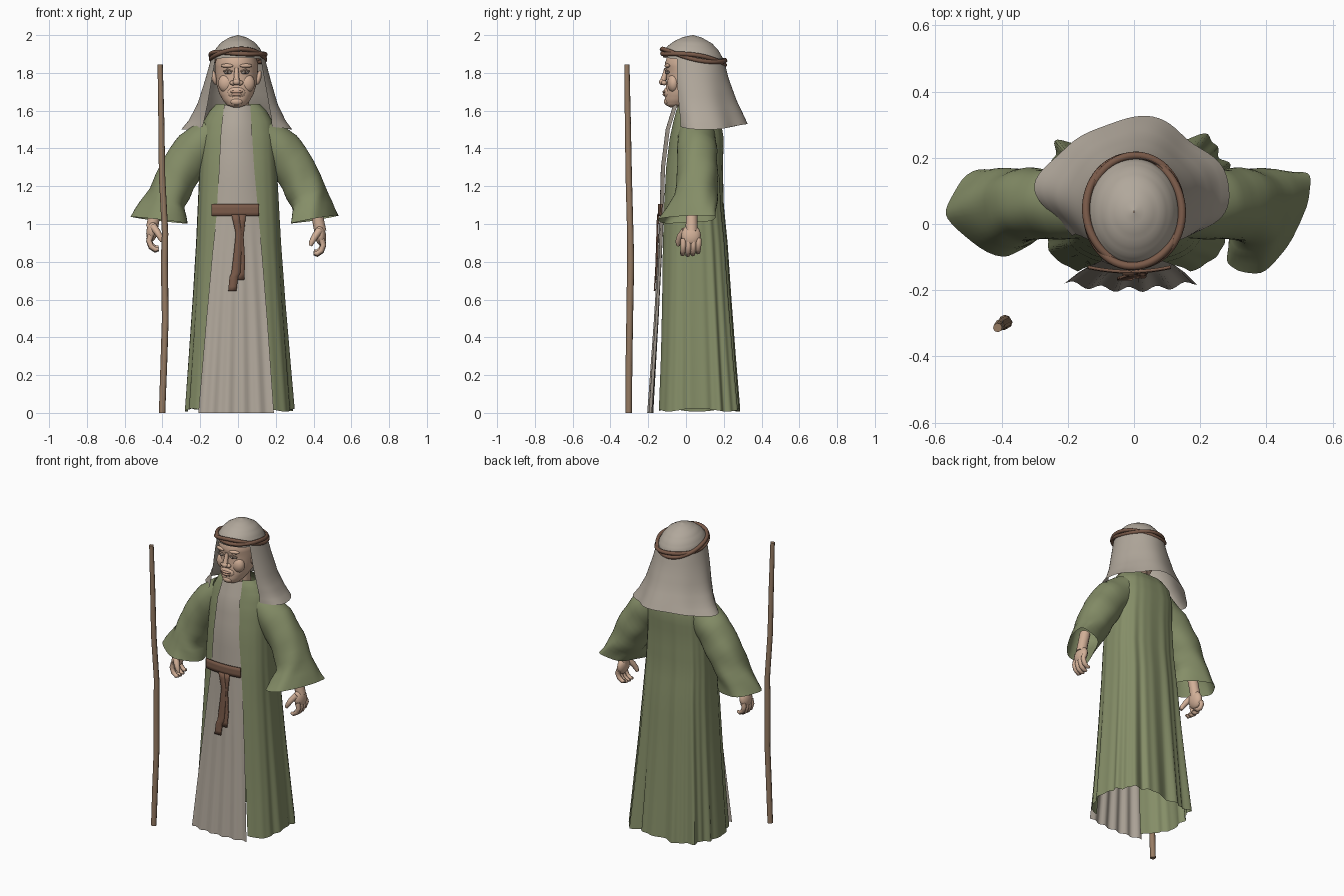
import bpy, math
from mathutils import Vector

if "Cube" in bpy.data.objects:
    bpy.data.objects.remove(bpy.data.objects["Cube"])


def material(name, r, g, b):
    m = bpy.data.materials.new(name)
    m.use_nodes = True
    m.diffuse_color = (r, g, b, 1)
    m.node_tree.nodes["Principled BSDF"].inputs["Base Color"].default_value = (r, g, b, 1)
    return m


LINEN = material("linen", .44, .39, .33)
GREEN = material("olive cloth", .235, .27, .137)
BROWN = material("brown leather", .19, .1, .065)
SKIN = material("skin", .64, .43, .31)
LIP = material("lip", .54, .33, .235)
WOOD = material("wood", .31, .2, .125)
EYE = material("eye grey", .30, .25, .21)
DARK = material("dark brown", .06, .035, .025)


def finish(obj, mat, angle=50):
    obj.data.materials.append(mat)
    bpy.ops.object.select_all(action='DESELECT')
    obj.select_set(True)
    bpy.context.view_layer.objects.active = obj
    bpy.ops.object.shade_smooth_by_angle(angle=math.radians(angle))
    return obj


def grid(name, rows, mat, closed=False, thick=0):
    """Skin a list of equally long point rows with quads."""
    n = len(rows[0])
    verts = [p for row in rows for p in row]
    faces = [(i * n + j, i * n + (j + 1) % n, (i + 1) * n + (j + 1) % n, (i + 1) * n + j)
             for i in range(len(rows) - 1) for j in range(n if closed else n - 1)]
    me = bpy.data.meshes.new(name)
    me.from_pydata(verts, [], faces)
    obj = bpy.data.objects.new(name, me)
    bpy.context.collection.objects.link(obj)
    if thick:
        obj.modifiers.new("thickness", 'SOLIDIFY').thickness = thick
    return finish(obj, mat)


def refine(levels, steps):
    """Insert blended levels between the given ones."""
    out = []
    for a, b in zip(levels, levels[1:]):
        out += [[p + (q - p) * k / steps for p, q in zip(a, b)] for k in range(steps)]
    return out + [list(levels[-1])]


def rounded(t, power):
    """Cosine and sine, squared off (power < 1) or pointed (power > 1)."""
    return [math.copysign(abs(v) ** power, v) for v in (math.cos(t), math.sin(t))]


def wrap(name, levels, mat, power=1, fold=lambda t, z: 0, lift=lambda t, z: 0, n=96):
    """Cloth around the body; level = z, half width, front y, back y, half opening."""
    rows = []
    for z, rx, yf, yb, gap in refine(levels, 3):
        cy, ry = (yf + yb) / 2, (yb - yf) / 2
        a = math.asin(min(1, gap / rx) ** (1 / power))
        row = []
        for j in range(n if gap == 0 else n + 1):
            t = a + (2 * math.pi - 2 * a) * j / n
            c, s = rounded(t, power)
            f = 1 + fold(t, z)
            row.append((s * rx * f, cy - c * ry * f, z + lift(t, z)))
        rows.append(row)
    return grid(name, rows, mat, closed=levels[0][4] == 0)


def panel(name, levels, mat, bulge=0, fold=0, thick=0, n=32):
    """Hanging front sheet; level = z, left x, right x, middle y."""
    rows = []
    for z, x0, x1, y in refine(levels, 3):
        row = []
        for j in range(n + 1):
            s = 2 * j / n - 1
            wave = fold * max(0, 1 - z / 1.05) * math.cos(s * 15 + .4)
            row.append((x0 + (x1 - x0) * j / n, y + bulge * s * s + wave, z))
        rows.append(row)
    return grid(name, rows, mat, thick=thick)


def tube(name, pts, radii, mat, closed=False, sides=2):
    cu = bpy.data.curves.new(name, 'CURVE')
    cu.dimensions, cu.bevel_depth, cu.bevel_resolution = '3D', 1, sides
    cu.use_fill_caps = True
    sp = cu.splines.new('POLY')
    sp.points.add(len(pts) - 1)
    sp.use_cyclic_u, sp.use_smooth = closed, True
    for p, co, r in zip(sp.points, pts, radii):
        p.co, p.radius = (*co, 1), r
    obj = bpy.data.objects.new(name, cu)
    bpy.context.collection.objects.link(obj)
    cu.materials.append(mat)


def ball(name, loc, size, mat, rot=(0, 0, 0)):
    bpy.ops.mesh.primitive_uv_sphere_add(segments=20, ring_count=12, location=loc, rotation=rot)
    obj = bpy.context.object
    obj.name, obj.scale = name, size
    finish(obj, mat)


# Open robe with deep folds toward the hem
def robe_fold(t, z):
    w = (1 - math.cos(t)) / 2 * max(.1, 1 - z / 1.6)
    ripples = .045 * math.sin(13 * t + 1) + .035 * math.sin(23 * t)
    return w * (ripples + .09 * math.sin(2 * t) ** 8 + .05 * math.sin(t) - .03)


wrap("robe", [(.015, .29, -.165, .285, .17), (.3, .268, -.15, .262, .15), (.6, .245, -.14, .24, .13),
              (.9, .225, -.13, .22, .1), (1.1, .215, -.122, .2, .09), (1.3, .205, -.11, .195, .08),
              (1.45, .2, -.09, .2, .07), (1.54, .185, -.07, .185, .06), (1.6, .15, -.055, .15, .06),
              (1.635, .115, -.04, .1, .055)], GREEN, .75, robe_fold,
     lambda t, z: .008 * math.sin(5 * t) * max(0, 1 - z), n=144)

# Tunic front
panel("tunic", [(0, -.21, .19, -.198), (.5, -.167, .155, -.166), (.85, -.135, .127, -.148),
                (1.05, -.113, .108, -.14), (1.3, -.1, .085, -.133), (1.5, -.09, .073, -.108),
                (1.63, -.073, .065, -.068)], LINEN, .022, .008)

# Belt and its two hanging ends
panel("belt", [(1.042, -.14, .112, -.15), (1.105, -.14, .112, -.148)], BROWN, .014, thick=.009)
panel("belt_end_long", [(.645, -.052, -.008, -.171), (.72, -.045, 0, -.166), (.74, -.035, .012, -.164),
                        (.85, -.022, .018, -.16), (.95, -.012, .02, -.157), (1.05, -.035, .005, -.154)],
      BROWN, thick=.008, n=2)
panel("belt_end_short", [(.705, -.01, .033, -.165), (.8, .003, .038, -.158), (.93, -.01, .03, -.154),
                         (1.05, 0, .042, -.151)], BROWN, thick=.008, n=2)

# Flared sleeves: ring = centre, outward axis, front-back axis, corner power
CUFFS = {"left": ((.41, .005, 1.025), (.09, 0, .018), (.07, .15, .008), .65),
         "right": ((.415, .035, 1.02), (.15, -.005, .018), (.035, .13, 0), 1.2)}
for side, label in ((1, "left"), (-1, "right")):
    rings = [((.135, .055, 1.47), (.055, 0, .085), (0, .1, 0), 1),
             ((.24, .06, 1.38), (.07, 0, .09), (0, .105, 0), 1),
             ((.32, .062, 1.26), (.085, 0, .075), (0, .108, 0), 1),
             ((.375, .05, 1.14), (.092, 0, .05), (.01, .115, 0), 1), CUFFS[label]]
    flat = refine([[*c, *u, *v, p] for c, u, v, p in rings], 4)
    rows = []
    for i, f in enumerate(flat):
        c, u, v = Vector(f[:3]), Vector(f[3:6]), Vector(f[6:9])
        row = []
        for j in range(40):
            t = 2 * math.pi * j / 40
            crease = 1 + .035 * math.sin(5 * t + i * .5) * i / len(flat) + .02 * math.sin(i * 1.4 + 2 * t)
            a, b = rounded(t, f[9])
            p = c + (u * a + v * b) * crease
            row.append((p.x * side, p.y, p.z))
        rows.append(row)
    grid(label + "_sleeve", rows, GREEN, closed=True)

    # Hands
    dx, dz = (.006, 0) if side > 0 else (.025, .022)

    def at(x, y, z):
        return (side * (x + dx), y, z + dz)
    tube(label + "_wrist", [at(.40, .03, 1.1), at(.418, .03, 1.02), at(.43, .03, .96)],
         [.032, .031, .032], SKIN, sides=4)
    ball(label + "_palm", at(.43, .027, .94), (.03, .052, .056), SKIN, (0, side * -.15, 0))
    for k in range(4):
        y, drop = -.014 + .027 * k, (.004, 0, .003, .014)[k]
        tube(f"{label}_finger_{k + 1}",
             [at(.437, y, .92), at(.446, y, .885 + drop), at(.435, y - .002, .855 + drop),
              at(.412, y - .004, .838 + drop), at(.395, y - .004, .842 + drop)],
             [.016, .015, .0145, .013, .008], SKIN)
    tube(label + "_thumb", [at(.425, -.005, .965), at(.402, -.03, .935), at(.385, -.042, .905),
                            at(.377, -.042, .885)], [.021, .018, .015, .009], SKIN)

    # Paired features of the face
    ball(label + "_ear", (side * .118 - .008, .01, 1.775), (.014, .026, .038), SKIN, (0, side * .2, 0))
    ball(label + "_eye", (side * .046 - .008, -.1, 1.803), (.022, .011, .01), EYE, (0, 0, side * .3))
    ball(label + "_iris", (side * .045 - .008, -.107, 1.803), (.008, .005, .008), DARK)
    tube(label + "_eyelid", [(side * x - .008, y, z) for x, y, z in
                             ((.02, -.106, 1.807), (.045, -.11, 1.817), (.07, -.097, 1.807))],
         [.003, .005, .003], SKIN)
    ball(label + "_brow", (side * .05 - .008, -.099, 1.838), (.034, .012, .011), SKIN, (0, 0, side * .25))
    ball(label + "_nostril", (side * .019 - .008, -.116, 1.747), (.017, .015, .013), SKIN)
    ball(label + "_cheek", (side * .052 - .008, -.065, 1.745), (.045, .034, .05), SKIN)

# Head and neck
head = wrap("head", [(1.618, .02, -.085, -.03, 0), (1.628, .05, -.106, .02, 0), (1.655, .072, -.112, .06, 0),
                     (1.69, .091, -.111, .1, 0), (1.74, .106, -.105, .14, 0), (1.8, .113, -.103, .16, 0),
                     (1.85, .114, -.112, .17, 0), (1.93, .09, -.085, .14, 0)], SKIN, .95, n=40)
head.location.x = -.008
tube("neck", [(0, .03, 1.52), (0, .03, 1.7)], [.062, .058], SKIN, sides=5)

# Nose, lips and chin
tube("nose_bridge", [(-.008, -.105, 1.825), (-.008, -.112, 1.79), (-.008, -.122, 1.757)],
     [.01, .013, .016], SKIN, sides=4)
ball("nose_tip", (-.008, -.126, 1.752), (.02, .017, .017), SKIN)
ball("mouth_mound", (-.008, -.093, 1.695), (.048, .026, .034), SKIN)
ball("upper_lip", (-.008, -.114, 1.7), (.034, .01, .008), LIP)
ball("lower_lip", (-.008, -.113, 1.686), (.028, .011, .009), LIP)
ball("chin", (-.008, -.099, 1.648), (.032, .018, .02), SKIN)


# Headcloth: cap and hanging drape
def tilt(t, z):
    return .016 * math.cos(t) * max(0, min(1, (2 - z) / .1))


wrap("headcloth_cap", [(2, .002, .035, .04, 0), (1.988, .045, -.015, .085, 0), (1.962, .088, -.063, .138, 0),
                       (1.93, .116, -.098, .172, 0), (1.9, .132, -.118, .192, 0),
                       (1.865, .14, -.122, .2, 0)], LINEN, lift=tilt, n=64)


def drape_fold(t, z):
    return max(0, (1.87 - z) / .34) ** 1.5 * (.06 * math.cos(4 * t + .3) + .025 * math.sin(7 * t))


wrap("headcloth_drape", [(1.875, .143, -.12, .2, .12), (1.77, .172, -.12, .224, .14),
                         (1.65, .207, -.115, .262, .165), (1.57, .245, -.105, .295, .185),
                         (1.525, .278, -.1, .312, .195)], LINEN, 1, drape_fold,
     lambda t, z: (1.87 - z) * (.045 * math.cos(2 * t) - .03), n=72)

# Twisted head cord
for k in range(2):
    pts = []
    for j in range(64):
        t = 2 * math.pi * j / 64
        w = math.sin(2 * t + math.pi * k + 1.2)
        r = 1 + .02 * math.cos(2 * t + math.pi * k + 1.2)
        pts.append((.144 * r * math.sin(t), .04 - .166 * r * math.cos(t),
                    1.884 + .03 * math.cos(t) + .013 * w))
    tube(f"head_cord_{k + 1}", pts, [.012] * 64, BROWN, closed=True)

# Walking staff
tube("staff", [(-.402, -.303, 0), (-.393, -.302, .25), (-.385, -.298, .5), (-.39, -.293, .8),
               (-.386, -.295, .95), (-.402, -.303, 1.25), (-.406, -.308, 1.55), (-.412, -.313, 1.845)],
     [.017, .018, .018, .019, .017, .017, .016, .014], WOOD)
